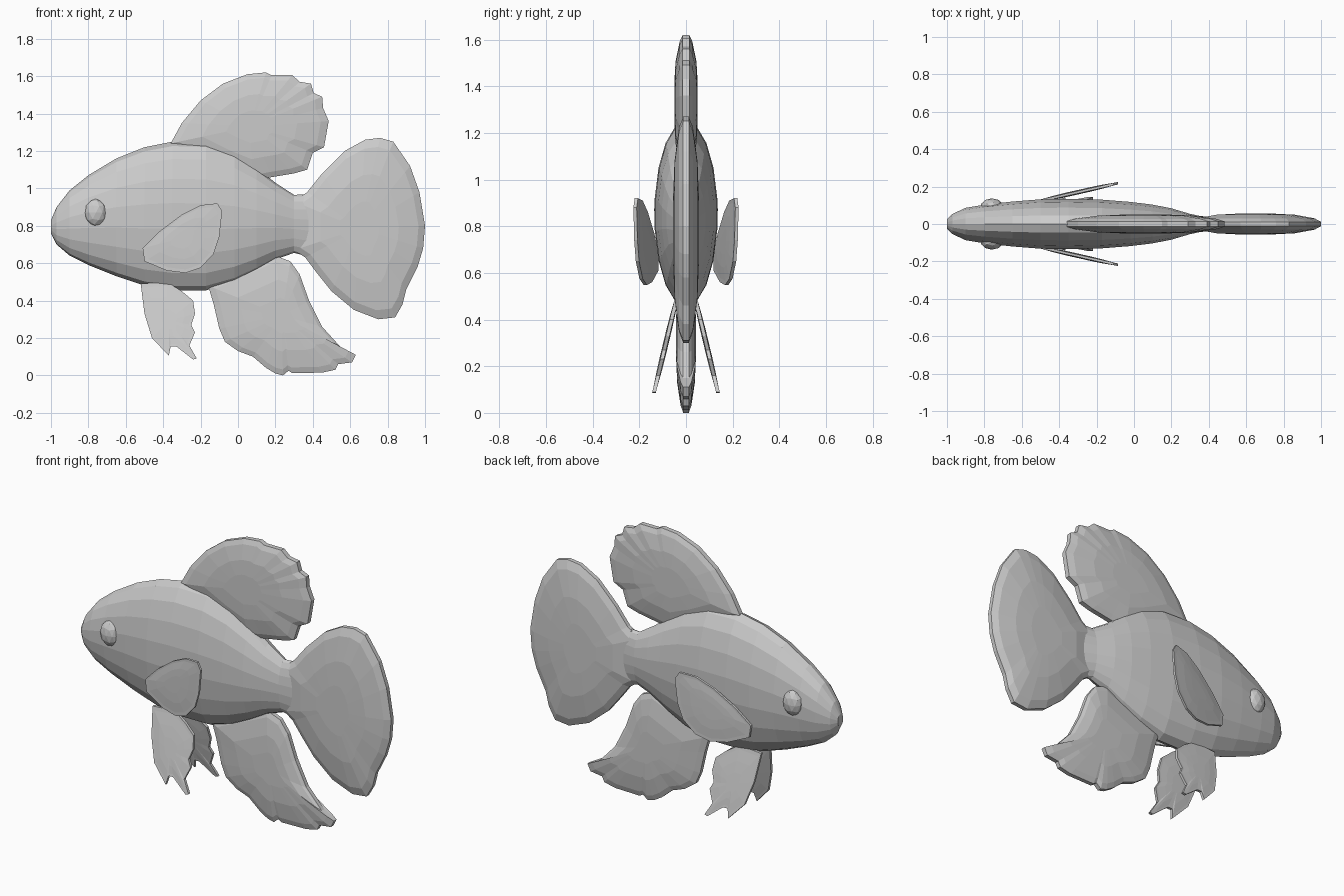
import bpy, bmesh, math
from mathutils import Vector


def finish(name, bm):
    bmesh.ops.remove_doubles(bm, verts=bm.verts, dist=0.0005)
    bmesh.ops.recalc_face_normals(bm, faces=bm.faces)
    me = bpy.data.meshes.new(name)
    bm.to_mesh(me)
    bm.free()
    ob = bpy.data.objects.new(name, me)
    bpy.context.collection.objects.link(ob)
    return ob


def bridge(bm, a, b):
    n = len(a)
    for i in range(n):
        bm.faces.new((a[i], a[(i + 1) % n], b[(i + 1) % n], b[i]))


def fin(name, outline, half, edge, rings=((0.9, 0.55), (0.6, 0.9), (0.3, 1.0)), offset=lambda x, z: 0.0):
    """Lens-shaped fin: the outline shrinks to its centre while it thickens."""
    bm = bmesh.new()
    cx = (min(p[0] for p in outline) + max(p[0] for p in outline)) / 2
    cz = (min(p[1] for p in outline) + max(p[1] for p in outline)) / 2
    rims = []
    for side in (-1, 1):
        prev = None
        for s, t in ((1.0, 0.0),) + rings:
            ring = []
            for x, z in outline:
                px, pz = cx + (x - cx) * s, cz + (z - cz) * s
                y = side * max(edge, half * t) + offset(px, pz)
                ring.append(bm.verts.new((px, y, pz)))
            if prev:
                bridge(bm, prev, ring)
            else:
                rims.append(ring)
            prev = ring
        c = bm.verts.new((cx, side * half + offset(cx, cz), cz))
        for i in range(len(prev)):
            bm.faces.new((prev[i], prev[(i + 1) % len(prev)], c))
    bridge(bm, *rims)
    return finish(name, bm)


# Body: elliptical sections (x, top, bottom, half width)
sections = [(-1.0, 0.83, 0.76, 0.025), (-0.97, 0.90, 0.70, 0.055), (-0.9, 0.99, 0.64, 0.088),
            (-0.8, 1.07, 0.59, 0.105), (-0.65, 1.16, 0.53, 0.122), (-0.5, 1.22, 0.48, 0.134),
            (-0.35, 1.25, 0.455, 0.136), (-0.17, 1.245, 0.455, 0.132), (-0.02, 1.19, 0.50, 0.12),
            (0.1, 1.11, 0.56, 0.105), (0.2, 1.03, 0.62, 0.085), (0.3, 0.965, 0.655, 0.055),
            (0.38, 0.97, 0.635, 0.038), (0.5, 0.93, 0.66, 0.02)]
SIDES = 18
bm = bmesh.new()
loops = []
for x, top, bot, w in sections:
    loops.append([bm.verts.new((x, w * math.sin(a), (top + bot) / 2 + (top - bot) / 2 * math.cos(a)))
                  for a in (2 * math.pi * i / SIDES for i in range(SIDES))])
for a, b in zip(loops, loops[1:]):
    bridge(bm, a, b)
bm.faces.new(loops[0])
bm.faces.new(loops[-1])
finish("body", bm)

# Tail fin
fin("tail_fin", [(0.3, 0.93), (0.37, 0.98), (0.45, 1.08), (0.57, 1.2), (0.68, 1.26), (0.76, 1.27),
                 (0.83, 1.25), (0.92, 1.12), (0.97, 0.98), (1.0, 0.8), (0.99, 0.68), (0.96, 0.58),
                 (0.9, 0.46), (0.88, 0.38), (0.84, 0.31), (0.75, 0.3), (0.62, 0.35), (0.5, 0.45),
                 (0.42, 0.55), (0.36, 0.63), (0.3, 0.67)], 0.055, 0.012)

# Dorsal fin with scalloped rear edge
fin("dorsal_fin", [(-0.36, 1.24), (-0.3, 1.35), (-0.2, 1.47), (-0.08, 1.56), (0.05, 1.61), (0.15, 1.62),
                   (0.18, 1.605), (0.29, 1.605), (0.33, 1.57), (0.39, 1.56), (0.405, 1.51), (0.45, 1.49),
                   (0.455, 1.43), (0.485, 1.36), (0.46, 1.22), (0.4, 1.19), (0.37, 1.1), (0.3, 1.08),
                   (0.18, 1.06), (0.08, 1.04), (-0.12, 1.12)], 0.05, 0.014)

# Anal fin
fin("anal_fin", [(-0.16, 0.48), (-0.13, 0.38), (-0.1, 0.25), (-0.07, 0.18), (0.0, 0.13), (0.08, 0.1),
                 (0.15, 0.04), (0.2, 0.01), (0.24, 0.0), (0.27, 0.025), (0.29, 0.012), (0.45, 0.015),
                 (0.52, 0.03), (0.535, 0.06), (0.61, 0.07), (0.63, 0.11), (0.55, 0.15), (0.45, 0.26),
                 (0.38, 0.4), (0.33, 0.54), (0.28, 0.61), (0.2, 0.64), (0.0, 0.55)], 0.042, 0.012)

pectoral = [(-0.51, 0.68), (-0.42, 0.77), (-0.3, 0.86), (-0.2, 0.91), (-0.11, 0.92), (-0.085, 0.88),
            (-0.1, 0.74), (-0.13, 0.65), (-0.2, 0.575), (-0.28, 0.548), (-0.38, 0.56), (-0.5, 0.61)]
pelvic = [(-0.52, 0.49), (-0.5, 0.33), (-0.46, 0.2), (-0.37, 0.105), (-0.36, 0.155), (-0.33, 0.155),
          (-0.24, 0.085), (-0.22, 0.09), (-0.26, 0.16), (-0.23, 0.23), (-0.25, 0.27), (-0.23, 0.33),
          (-0.24, 0.4), (-0.3, 0.45), (-0.38, 0.5)]

for side, label in ((-1, "right"), (1, "left")):
    # Splayed paired fins
    fin("pectoral_fin_" + label, pectoral, 0.012, 0.007,
        offset=lambda x, z: side * (0.125 + 0.225 * (x + 0.5)))
    fin("pelvic_fin_" + label, pelvic, 0.012, 0.008,
        offset=lambda x, z: side * (0.045 + 0.24 * (0.47 - z)))
    # Bulging eye
    bm = bmesh.new()
    bmesh.ops.create_icosphere(bm, subdivisions=2, radius=1.0)
    for v in bm.verts:
        v.co = Vector((-0.76 + v.co.x * 0.06, side * 0.095 + v.co.y * 0.042, 0.87 + v.co.z * 0.075))
    finish("eye_" + label, bm)
